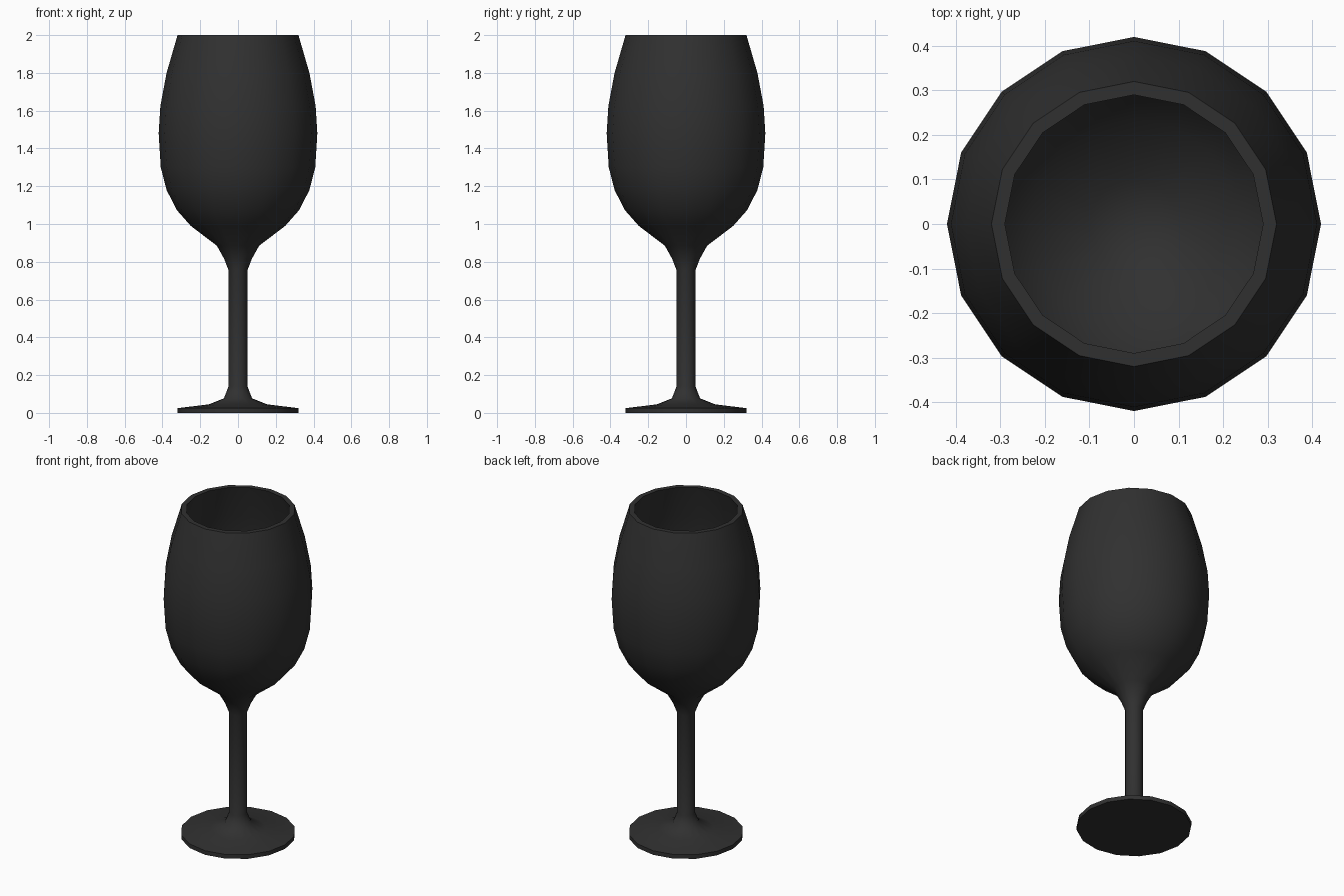
import bpy, bmesh, math

if "Cube" in bpy.data.objects:
    bpy.data.objects.remove(bpy.data.objects["Cube"])

SIDES = 16

# Half-profile (radius, height): foot, stem, outer bowl
outer = [(0, 0), (0.32, 0), (0.32, 0.025), (0.155, 0.045), (0.075, 0.077), (0.05, 0.14),
         (0.05, 0.755), (0.073, 0.815), (0.112, 0.885), (0.25, 0.99), (0.325, 1.075),
         (0.378, 1.18), (0.409, 1.30), (0.42, 1.48), (0.411, 1.625), (0.378, 1.80),
         (0.32, 2.0)]
# Inner bowl wall, from the rim down to the centre
inner = [(0.29, 2.0), (0.348, 1.80), (0.381, 1.625), (0.39, 1.48), (0.379, 1.305),
         (0.35, 1.19), (0.302, 1.097), (0.235, 1.018), (0.1, 0.92), (0, 0.895)]

# Revolve the profile around z
bm = bmesh.new()
verts = [bm.verts.new((0, -r, z)) for r, z in outer + inner]
edges = [bm.edges.new(pair) for pair in zip(verts, verts[1:])]
bmesh.ops.spin(bm, geom=verts + edges, cent=(0, 0, 0), axis=(0, 0, 1),
               angle=math.tau, steps=SIDES, use_merge=False)
bmesh.ops.remove_doubles(bm, verts=bm.verts, dist=0.0005)
bmesh.ops.recalc_face_normals(bm, faces=bm.faces)

mesh = bpy.data.meshes.new("wine_glass")
bm.to_mesh(mesh)
bm.free()
glass = bpy.data.objects.new("wine_glass", mesh)
bpy.context.collection.objects.link(glass)

# Dark tint
mat = bpy.data.materials.new("dark_glass")
mat.diffuse_color = (0.03, 0.03, 0.03, 1)
mat.use_nodes = True
mat.node_tree.nodes["Principled BSDF"].inputs["Base Color"].default_value = mat.diffuse_color
mesh.materials.append(mat)

# Smooth body, sharp rim and foot edge
bpy.context.view_layer.objects.active = glass
glass.select_set(True)
bpy.ops.object.shade_smooth_by_angle(angle=math.radians(60))
